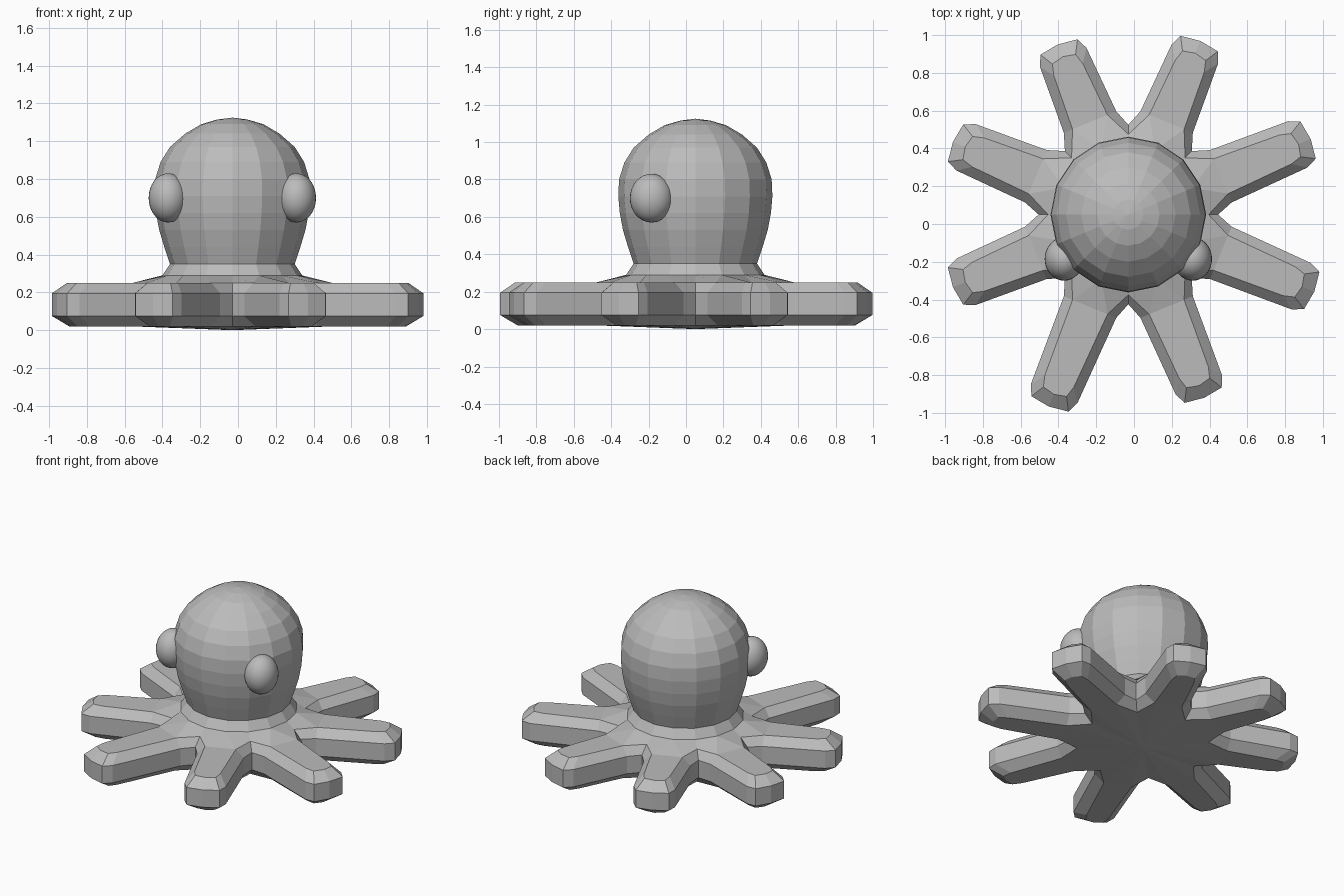
import bpy
import bmesh
from math import sin, cos, pi, radians
from mathutils import Vector

cube = bpy.data.objects.get("Cube")
if cube:
    bpy.data.objects.remove(cube)

grey = bpy.data.materials.new("grey")
grey.use_nodes = True
tone = (0.5, 0.5, 0.5, 1)
grey.diffuse_color = tone
grey.node_tree.nodes["Principled BSDF"].inputs["Base Color"].default_value = tone

CENTRE = Vector((-0.03, 0.05, 0))
ARM_LENGTHS = [1.045, 0.995, 0.975, 1.005, 1.005, 1.1, 1.05, 1.066]
# Arm layers: height, side inset, tip inset
LAYERS = [(0.02, 0.06, 0.08), (0.075, 0, 0), (0.195, 0, 0), (0.25, 0.05, 0.07)]
# Neck and head rings: height, radius
RINGS = [(0.29, 0.37), (0.35, 0.33), (0.44, 0.36), (0.53, 0.387), (0.62, 0.404),
         (0.71, 0.412), (0.8, 0.408), (0.89, 0.38), (0.97, 0.33),
         (1.04, 0.25), (1.09, 0.165), (1.115, 0.08)]


def polar(angle, along, across, z):
    return CENTRE + Vector((cos(angle) * along - sin(angle) * across,
                            sin(angle) * along + cos(angle) * across, z))


def outline(bm, z, side, tip):
    """One star-shaped loop: a notch followed by the seven rim points of each arm."""
    loop = []
    for k, length in enumerate(ARM_LENGTHS):
        mid = radians(22.5 + 45 * k)
        end = length - tip
        base, width = 0.15 - side, 0.133 - side
        loop.append(bm.verts.new(polar(radians(45 * k), 0.475 - side, 0, z)))
        rim = [(0.53, -base), (end - 0.075, -width), (end - 0.015, -0.8 * width), (end, 0),
               (end - 0.015, 0.8 * width), (end - 0.075, width), (0.53, base)]
        loop += [bm.verts.new(polar(mid, a, c, z)) for a, c in rim]
    return loop


def bridge(bm, low, high):
    n = len(low)
    for i in range(n):
        j = (i + 1) % n
        bm.faces.new((low[i], low[j], high[j], high[i]))


bm = bmesh.new()

# Arm sides
loops = [outline(bm, *layer) for layer in LAYERS]
for low, high in zip(loops, loops[1:]):
    bridge(bm, low, high)

# Neck and head
rings = [[bm.verts.new(polar(2 * pi * i / 16, r, 0, z)) for i in range(16)] for z, r in RINGS]
for low, high in zip(rings, rings[1:]):
    bridge(bm, low, high)
crown = bm.verts.new(polar(0, 0, 0, 1.125))
for i in range(16):
    bm.faces.new((rings[-1][i], rings[-1][(i + 1) % 16], crown))

# Arm tops, webbing to the neck, and underside
top, bottom, neck = loops[-1], loops[0], rings[0]
belly = bm.verts.new(polar(0, 0, 0, 0))
for k in range(8):
    s, e = 8 * k, (8 * k + 8) % 64
    n0, n1, n2 = neck[2 * k], neck[2 * k + 1], neck[(2 * k + 2) % 16]
    bm.faces.new(top[s + 1:s + 8])
    bm.faces.new((n0, top[s], top[s + 1], n1))
    bm.faces.new((n1, top[s + 1], top[s + 7]))
    bm.faces.new((n1, top[s + 7], top[e], n2))
    bm.faces.new(bottom[s + 1:s + 8][::-1])
    for a, b in ((s, s + 1), (s + 1, s + 7), (s + 7, e)):
        bm.faces.new((belly, bottom[b], bottom[a]))

bmesh.ops.recalc_face_normals(bm, faces=bm.faces)
mesh = bpy.data.meshes.new("octopus_body")
bm.to_mesh(mesh)
bm.free()
mesh.materials.append(grey)
body = bpy.data.objects.new("octopus_body", mesh)
bpy.context.collection.objects.link(body)

# Eyes
for name, side in (("left_eye", 1), ("right_eye", -1)):
    bpy.ops.mesh.primitive_uv_sphere_add(
        segments=32, ring_count=16, radius=1,
        location=CENTRE + Vector((side * 0.34, -0.235, 0.7)))
    eye = bpy.context.object
    eye.name = name
    eye.scale = (0.103, 0.115, 0.13)
    eye.data.materials.append(grey)
    bpy.ops.object.shade_smooth()
